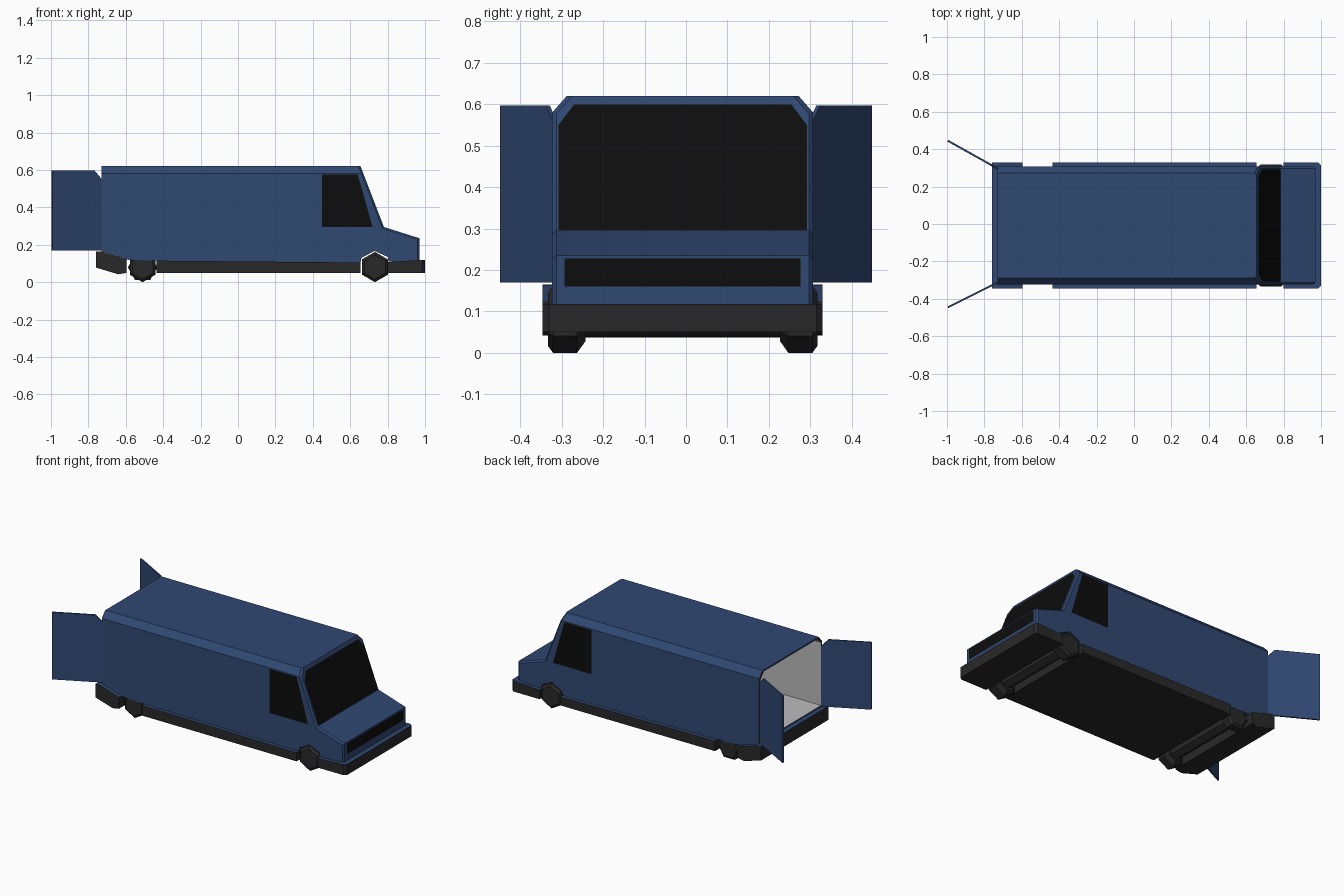
import bpy, bmesh, math
from mathutils import Vector

if "Cube" in bpy.data.objects:
    bpy.data.objects.remove(bpy.data.objects["Cube"])

YC = -0.008          # the van sits slightly off centre between its open doors


def mat(name, r, g, b):
    m = bpy.data.materials.new(name)
    m.diffuse_color = (r, g, b, 1)
    m.use_nodes = True
    m.node_tree.nodes["Principled BSDF"].inputs["Base Color"].default_value = m.diffuse_color
    return m


BLUE = mat("blue_paint", 0.03, 0.065, 0.17)
DARK = mat("dark_trim", 0.022, 0.022, 0.022)
BLACK = mat("black_glass", 0.004, 0.004, 0.004)
RED = mat("red_lamp", 0.08, 0.005, 0.005)
LINER = mat("light_liner", 0.5, 0.5, 0.5)


def finish(name, bm, *mats, recalc=True):
    if recalc:
        bmesh.ops.recalc_face_normals(bm, faces=bm.faces)
    me = bpy.data.meshes.new(name)
    bm.to_mesh(me)
    bm.free()
    for m in mats:
        me.materials.append(m)
    ob = bpy.data.objects.new(name, me)
    bpy.context.collection.objects.link(ob)
    return ob


def prism(pts, half):
    """Side profile (x, z) extruded across the width."""
    bm = bmesh.new()
    rings = [[bm.verts.new((x, YC + s * half, z)) for x, z in pts] for s in (-1, 1)]
    bm.faces.new(rings[0])
    bm.faces.new(rings[1])
    n = len(pts)
    for i in range(n):
        j = (i + 1) % n
        bm.faces.new((rings[0][i], rings[0][j], rings[1][j], rings[1][i]))
    bmesh.ops.recalc_face_normals(bm, faces=bm.faces)
    return bm


def panel(name, pts, m, outward):
    """Single flat face facing the given direction."""
    bm = bmesh.new()
    f = bm.faces.new([bm.verts.new(p) for p in pts])
    f.normal_update()
    if f.normal.dot(Vector(outward)) < 0:
        f.normal_flip()
    return finish(name, bm, m, recalc=False)


# body shell: side profile, chamfered roof edges, softened nose edges
bm = prism([(-.73, .165), (-.60, .125), (-.59, .12), (-.44, .115), (.655, .105),
            (.66, .13), (.73, .167), (.80, .135), (.805, .11), (.97, .115),
            (.97, .235), (.78, .295), (.655, .62), (-.73, .62)], .315)
for s in (-1, 1):
    cut = bmesh.ops.bisect_plane(
        bm, geom=bm.verts[:] + bm.edges[:] + bm.faces[:], dist=1e-5,
        plane_co=(0, YC + s * .315, .58), plane_no=(0, s * .04, .035), clear_outer=True)
    bmesh.ops.edgeloop_fill(bm, edges=[e for e in cut["geom_cut"]
                                       if isinstance(e, bmesh.types.BMEdge)])
bmesh.ops.recalc_face_normals(bm, faces=bm.faces)
nose = []
for e in bm.edges:
    mid = (e.verts[0].co + e.verts[1].co) / 2
    if mid.x > .645 and mid.z > .15 and abs(mid.y - YC) > .27:
        nose.append(e)
bmesh.ops.bevel(bm, geom=nose, offset=.01, segments=1, affect='EDGES', profile=.5)

# cargo bay: inset the rear face, then push it inward
bm.normal_update()
rear = min(bm.faces, key=lambda f: f.calc_center_median().x)
bmesh.ops.inset_individual(bm, faces=[rear], thickness=.012)
walls = bmesh.ops.inset_individual(bm, faces=[rear], thickness=0)["faces"]
for v in rear.verts:
    v.co.x = .4
for f in list(walls) + [rear]:
    f.material_index = 1
finish("van_body", bm, BLUE, LINER)

# lower skirt sections and bumpers, with painted upper ledges
skirts = {
    "rear_bumper": [(-.76, .165), (-.76, .078), (-.64, .042), (-.595, .05), (-.595, .123), (-.73, .164)],
    "side_skirt": [(-.435, .115), (-.435, .05), (.655, .05), (.655, .105)],
    "front_bumper": [(.80, .108), (.80, .05), (1.0, .05), (1.0, .118), (.97, .118)],
}
for name, pts in skirts.items():
    bm = prism(pts, .338)
    if name == "front_bumper":
        corners = [e for e in bm.edges if all(v.co.x > .99 for v in e.verts)
                   and abs(e.verts[0].co.y - e.verts[1].co.y) < .01]
        bmesh.ops.bevel(bm, geom=corners, offset=.015, segments=1, affect='EDGES', profile=.5)
    bm.normal_update()
    for f in bm.faces:
        f.material_index = int(f.normal.z > .7)
    finish(name, bm, DARK, BLUE)


def lathe(name, x, z, rings, phase):
    """Six-sided turned part around the y axis; rings are (y, radius)."""
    bm = bmesh.new()
    loops = []
    for y, r in rings:
        loops.append([bm.verts.new((x + r * math.sin(phase + k * math.pi / 3), YC + y,
                                    z + r * math.cos(phase + k * math.pi / 3)))
                      for k in range(6)])
    for a, b in zip(loops, loops[1:]):
        for k in range(6):
            j = (k + 1) % 6
            bm.faces.new((a[k], a[j], b[j], b[k]))
    bm.faces.new(loops[0])
    bm.faces.new(loops[-1])
    finish(name, bm, DARK)


# wheels and axles
for end, x, r, out in (("front", .732, .081, .325), ("rear", -.51, .079, .313)):
    z = r
    for side, s in (("right", -1), ("left", 1)):
        phase = math.pi / 6 if (end == "rear" and s > 0) else 0
        lathe(f"{end}_{side}_wheel", x, z,
              [(s * .235, r * .65), (s * .255, r), (s * (out - .012), r), (s * out, r * .8)], phase)
    lathe(f"{end}_axle", x, z, [(-.25, .042), (.25, .042)], 0)

# windscreen, just proud of the sloping front
a, b = Vector((.78, .295)), Vector((.655, .62))


def slope(y, z):
    t = (z - a.y) / (b.y - a.y)
    return (a.x + (b.x - a.x) * t + .003, YC + y, z)


panel("windscreen", [slope(-.30, .297), slope(.30, .297), slope(.30, .55), slope(.262, .60),
                     slope(-.262, .60), slope(-.30, .55)], BLACK, (1, 0, 0))

# grille
panel("grille", [(.972, YC + y, z) for y, z in ((-.285, .16), (.285, .16), (.285, .228), (-.285, .228))],
      BLACK, (1, 0, 0))

for side, s in (("right", -1), ("left", 1)):
    # cab side windows
    panel(f"{side}_cab_window", [(x, YC + s * .317, z) for x, z in
                                 ((.45, .295), (.72, .295), (.64, .575), (.45, .575))],
          BLACK, (0, s, 0))
    # rear corner lamps
    panel(f"{side}_rear_lamp", [(-.732, YC + s * y, z) for y, z in
                                ((.315, .58), (.28, .62), (.274, .608), (.303, .575))],
          RED, (-1, 0, 0))
    # open rear doors: panel outline measured along the door (d) and up (z)
    hinge = Vector((-.73, YC + s * .305, 0))
    tip = Vector((-.995, s * .445, 0))
    along = (tip - hinge)
    length = along.length
    along.normalize()
    thick = Vector((-along.y, along.x, 0)) * .005
    bm = bmesh.new()
    outline = [(0, .17), (length, .17), (length, .597), (.045, .597), (0, .55)]
    front = [bm.verts.new(hinge + along * d + thick + Vector((0, 0, z))) for d, z in outline]
    back = [bm.verts.new(hinge + along * d - thick + Vector((0, 0, z))) for d, z in outline]
    bm.faces.new(front)
    bm.faces.new(back)
    for i in range(5):
        j = (i + 1) % 5
        bm.faces.new((front[i], front[j], back[j], back[i]))
    finish(f"{side}_rear_door", bm, BLUE)
